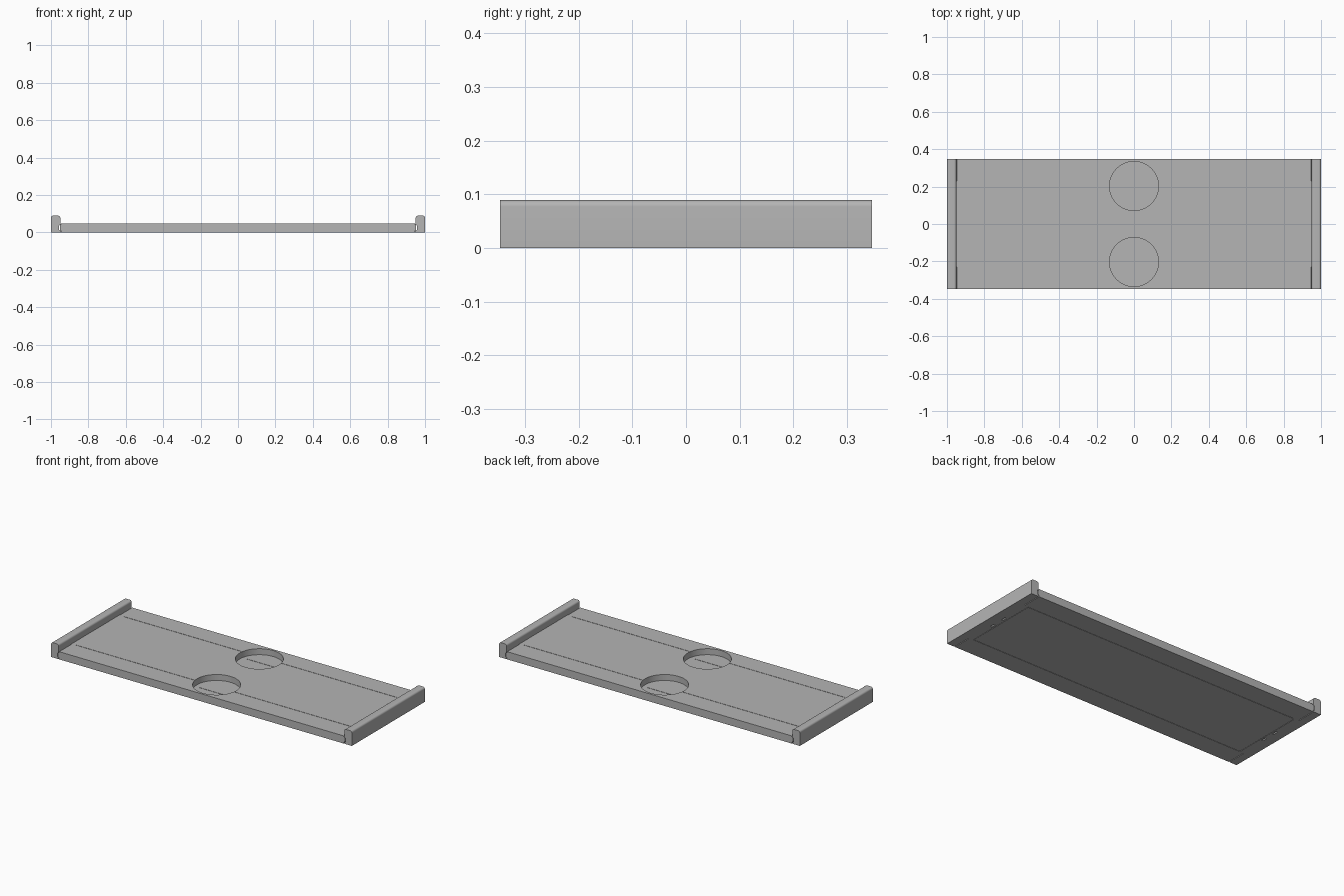
import bpy, bmesh, math

cube = bpy.data.objects.get("Cube")
if cube:
    bpy.data.objects.remove(cube, do_unlink=True)

grey = bpy.data.materials.new("mid grey")
grey.use_nodes = True
COLOUR = (0.46, 0.46, 0.46, 1)
grey.diffuse_color = COLOUR
grey.node_tree.nodes["Principled BSDF"].inputs["Base Color"].default_value = COLOUR

DEPTH = 0.347     # half depth along y
TOP = 0.046       # deck height
FLOOR = 0.01      # floor height of the round recesses
PX, PY = 0.92, 0.225   # half size of the inset panel outline


def finish(name, bm):
    bmesh.ops.recalc_face_normals(bm, faces=bm.faces)
    mesh = bpy.data.meshes.new(name)
    bm.to_mesh(mesh)
    bm.free()
    mesh.materials.append(grey)
    obj = bpy.data.objects.new(name, mesh)
    bpy.context.collection.objects.link(obj)
    return obj


def extrude_profile(name, points, half):
    """Extrude an (x, z) outline along y."""
    bm = bmesh.new()
    face = bm.faces.new([bm.verts.new((x, -half, z)) for x, z in points])
    out = bmesh.ops.extrude_face_region(bm, geom=[face])
    verts = [v for v in out["geom"] if isinstance(v, bmesh.types.BMVert)]
    bmesh.ops.translate(bm, verts=verts, vec=(0, 2 * half, 0))
    return finish(name, bm)


def box(name, x, y, z, sx, sy, sz):
    bm = bmesh.new()
    bmesh.ops.create_cube(bm, size=1)
    bmesh.ops.scale(bm, vec=(sx, sy, sz), verts=bm.verts)
    bmesh.ops.translate(bm, vec=(x, y, z), verts=bm.verts)
    return finish(name, bm)


def cut(target, cutter):
    """Subtract the cutter, then discard it."""
    mod = target.modifiers.new("cut", "BOOLEAN")
    mod.operation = "DIFFERENCE"
    mod.solver = "EXACT"
    mod.object = cutter
    bpy.context.view_layer.objects.active = target
    bpy.ops.object.modifier_apply(modifier=mod.name)
    bpy.data.objects.remove(cutter, do_unlink=True)


# Deck with a shallow tongue along each end
right_side = [(0.946, 0), (0.946, 0.007), (0.953, 0.013),
              (0.953, 0.036), (0.946, 0.042), (0.946, TOP)]
left_side = [(-x, z) for x, z in reversed(right_side)]
deck = extrude_profile("deck", right_side + left_side, DEPTH)

# Two round recesses
for side in (-1, 1):
    bm = bmesh.new()
    bmesh.ops.create_cone(bm, cap_ends=True, segments=64,
                          radius1=0.131, radius2=0.131, depth=0.1)
    bmesh.ops.translate(bm, vec=(0, side * 0.203, FLOOR + 0.05), verts=bm.verts)
    cut(deck, finish("recess_cutter", bm))

# Hairline panel joints on top, on the recess floors and underneath
W = 0.003
for side in (-1, 1):
    for z in (TOP, FLOOR, 0):
        length = 0.2 if z == FLOOR else 2 * PX
        cut(deck, box("joint_cutter", 0, side * PY, z, length, W, W))
    cut(deck, box("joint_cutter", side * PX, 0, 0, W, 2 * PY, W))
    # Small release slots underneath
    for y in (-0.045, 0.045):
        cut(deck, box("slot_cutter", side * 0.937, y, 0, 0.01, 0.03, 0.016))

# End rails with rounded tops and a groove for the deck tongue
R = 0.012
arc = [(R * math.cos(i * math.pi / 12), R * math.sin(i * math.pi / 12))
       for i in range(7)]
crown = 0.089 - R
rail = [(1, 0)] + [(1 - R + x, crown + z) for x, z in arc]
rail += [(0.95 + R - x, crown + z) for x, z in reversed(arc)]
rail += [(0.95, 0.042), (0.957, 0.036), (0.957, 0.013), (0.95, 0.007), (0.95, 0)]
for side, label in ((1, "left"), (-1, "right")):
    obj = extrude_profile(label + "_rail", [(side * x, z) for x, z in rail], DEPTH)
    # Filler strip joining deck and rail between the end gaps
    box(label + "_joint_strip", side * 0.948, 0, 0.0225, 0.005, 0.46, 0.045)
    bpy.ops.object.select_all(action="DESELECT")
    obj.select_set(True)
    bpy.context.view_layer.objects.active = obj
    bpy.ops.object.shade_smooth_by_angle(angle=math.radians(25))

bpy.ops.object.select_all(action="DESELECT")
deck.select_set(True)
bpy.context.view_layer.objects.active = deck
bpy.ops.object.shade_smooth_by_angle(angle=math.radians(25))
